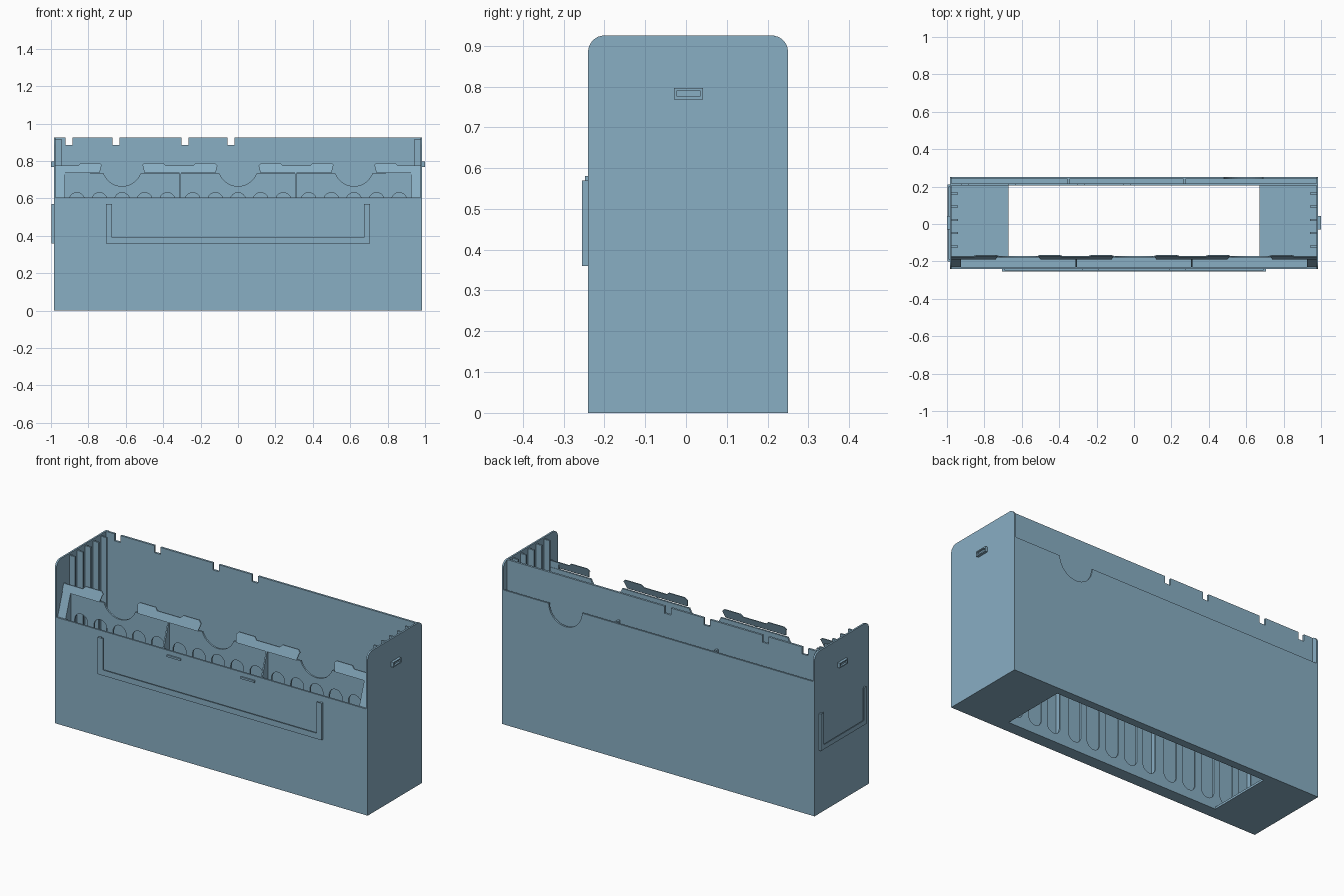
import bpy
import math
from mathutils import Matrix

cube = bpy.data.objects.get("Cube")
if cube:
    bpy.data.objects.remove(cube, do_unlink=True)

blue = bpy.data.materials.new("dusty blue plastic")
BLUE = (0.25, 0.425, 0.55, 1)
blue.use_nodes = True
blue.diffuse_color = BLUE
blue.node_tree.nodes["Principled BSDF"].inputs["Base Color"].default_value = BLUE

# Local outline axes (u, v) mapped to the world for panels facing y, x or z
PLANES = {
    "y": Matrix(((1, 0, 0, 0), (0, 0, -1, 0), (0, 1, 0, 0), (0, 0, 0, 1))),
    "x": Matrix(((0, 0, 1, 0), (1, 0, 0, 0), (0, 1, 0, 0), (0, 0, 0, 1))),
    "z": Matrix.Identity(4),
}


def panel(name, loops, axis, lo, hi):
    """Filled outline (first loop) with holes (other loops), from lo to hi along axis."""
    curve = bpy.data.curves.new(name, "CURVE")
    curve.dimensions = "2D"
    curve.fill_mode = "BOTH"
    curve.extrude = (hi - lo) / 2
    for loop in loops:
        spline = curve.splines.new("POLY")
        spline.points.add(len(loop) - 1)
        for point, (u, v) in zip(spline.points, loop):
            point.co = (u, v, 0, 1)
        spline.use_cyclic_u = True
    temp = bpy.data.objects.new(name, curve)
    bpy.context.collection.objects.link(temp)
    graph = bpy.context.evaluated_depsgraph_get()
    mesh = bpy.data.meshes.new_from_object(temp.evaluated_get(graph))
    bpy.data.objects.remove(temp)
    shift = [(lo + hi) / 2 if a == axis else 0 for a in "xyz"]
    mesh.transform(Matrix.Translation(shift) @ PLANES[axis])
    mesh.materials.clear()
    mesh.materials.append(blue)
    for poly in mesh.polygons:
        poly.use_smooth = False
    obj = bpy.data.objects.new(name, mesh)
    bpy.context.collection.objects.link(obj)
    return obj


def rect(u0, u1, v0, v1):
    return [(u0, v0), (u1, v0), (u1, v1), (u0, v1)]


def box(name, x, y, z):
    return panel(name, [rect(*x, *z)], "y", *y)


def arc(cu, cv, r, a0, a1, n=20):
    angles = [math.radians(a0 + (a1 - a0) * i / n) for i in range(n + 1)]
    return [(cu + r * math.cos(a), cv + r * math.sin(a)) for a in angles]


W, WI = 0.985, 0.975       # half width, outside and inside
FRONT, BACK = -0.24, 0.25
TOP = 0.925
FLOOR = 0.012
SLOPE = 0.35               # lean of the display lip

# Side walls with rounded top corners
R = 0.04
side = ([(FRONT, 0), (BACK, 0)] + arc(BACK - R, TOP - R, R, 0, 90, 8)
        + arc(FRONT + R, TOP - R, R, 90, 180, 8))
panel("right_side_wall", [side], "x", -W, -WI)
panel("left_side_wall", [side], "x", WI, W)

# Floor with the large opening
panel("floor", [rect(-WI, WI, FRONT, BACK), rect(-0.67, 0.67, -0.17, 0.205)],
      "z", 0, FLOOR)

# Front outer wall
box("front_wall", (-WI, WI), (FRONT, FRONT + 0.01), (FLOOR, 0.605))

# Inner front wall with finger scoops and a row of rounded slots
SCOOPS = (-0.62, 0, 0.62)
wall = [(-WI, FLOOR), (WI, FLOOR), (WI, 0.735)]
for c in reversed(SCOOPS):
    wall += arc(c, 0.77, 0.105, -20, -160)
wall.append((-WI, 0.735))
slots = []
for c in SCOOPS:
    for i in range(-2, 3):
        u = c + i * 0.121
        slots.append(arc(u, 0.59, 0.041, 0, 180, 12) + arc(u, 0.09, 0.041, 180, 360, 12))
panel("inner_front_wall", [wall] + slots, "y", -0.18, -0.17)

# Leaning lip pieces between the scoops, each with raised tabs
TAB_SIDES = ((-WI, -0.73, (-0.79,)), (-0.51, -0.11, (-0.45, -0.175)),
             (0.11, 0.51, (0.175, 0.45)), (0.73, WI, (0.79,)))
for i, (a, b, tabs) in enumerate(TAB_SIDES):
    start = a + (0.01 if i else 0)
    end = b - (0.01 if i < 3 else 0)
    outline = [(start, 0.735), (end, 0.735), (b, 0.775)]
    for t in reversed(tabs):
        outline += [(t + 0.065, 0.775), (t + 0.05, 0.79), (t - 0.05, 0.79), (t - 0.065, 0.775)]
    outline.append((a, 0.775))
    lip = panel(f"display_lip_{i + 1}", [outline], "y", -0.176, -0.17)
    for v in lip.data.vertices:
        v.co.y += (v.co.z - 0.775) * SLOPE

# Sloped pocket ends and dividers of the front pocket
slope = [(-0.23, FLOOR), (-0.172, FLOOR), (-0.172, 0.773), (-0.23, 0.605)]
panel("right_pocket_end", [slope], "x", -WI, -0.925)
panel("left_pocket_end", [slope], "x", 0.925, WI)
divider = [(-0.23, FLOOR), (-0.178, FLOOR), (-0.178, 0.735), (-0.186, 0.735), (-0.23, 0.605)]
for i, x in enumerate((-0.31, 0.31)):
    panel(f"front_divider_{i + 1}", [divider], "x", x - 0.004, x + 0.004)

# Inner back wall with notches along its top
back = [(WI, FLOOR), (WI, TOP)]
for x in (-0.037, -0.283, -0.652, -0.903):
    back += [(x + 0.019, TOP), (x + 0.019, 0.885), (x - 0.019, 0.885), (x - 0.019, TOP)]
back += [(-WI, TOP), (-WI, FLOOR)]
panel("inner_back_wall", [back], "y", 0.205, 0.217)

# Outer back wall with one finger scoop, and its pocket dividers
outer = [(-WI, FLOOR), (WI, FLOOR), (WI, 0.765)]
outer += arc(0.585, 0.765, 0.105, 0, -180) + [(-WI, 0.765)]
panel("outer_back_wall", [outer], "y", 0.24, BACK)
for i, x in enumerate((-0.35, 0.27)):
    box(f"back_divider_{i + 1}", (x - 0.006, x + 0.006), (0.217, 0.24), (FLOOR, 0.77))

# Vertical guide ribs inside both side walls
for name, s in (("right", -1), ("left", 1)):
    for i in range(5):
        y = -0.12 + i * 0.071
        box(f"{name}_rib_{i + 1}", sorted((s * 0.94, s * WI)),
            (y - 0.005, y + 0.005), (FLOOR, 0.915))


# U-shaped card holders: a stand-off frame and an overhanging lip
def u_shape(a, b, z0, z1, w):
    return [(a, z0), (b, z0), (b, z1), (b - w, z1), (b - w, z0 + w),
            (a + w, z0 + w), (a + w, z1), (a, z1)]


panel("front_card_frame", [u_shape(-0.705, 0.705, 0.36, 0.57, 0.015)], "y", -0.255, FRONT)
panel("front_card_lip", [u_shape(-0.705, 0.705, 0.36, 0.57, 0.032)], "y", -0.255, -0.249)
panel("side_card_frame", [u_shape(-0.2, 0.21, 0.36, 0.57, 0.012)], "x", -0.998, -W)
panel("side_card_lip", [u_shape(-0.2, 0.21, 0.36, 0.57, 0.026)], "x", -0.998, -0.993)
for i, x in enumerate((-0.233, 0.233)):
    box(f"card_stop_{i + 1}", (x - 0.043, x + 0.043), (-0.248, FRONT), (0.57, 0.581))

# Small rimmed clips on both sides
for name, s in (("right", -1), ("left", 1)):
    lo, hi = sorted((s * W, s * 1.0))
    panel(f"{name}_clip_rim", [rect(-0.03, 0.042, 0.768, 0.796),
                               rect(-0.022, 0.034, 0.775, 0.79)], "x", lo, hi)
    lo, hi = sorted((s * W, s * 0.99))
    panel(f"{name}_clip_face", [rect(-0.022, 0.034, 0.775, 0.79)], "x", lo, hi)
